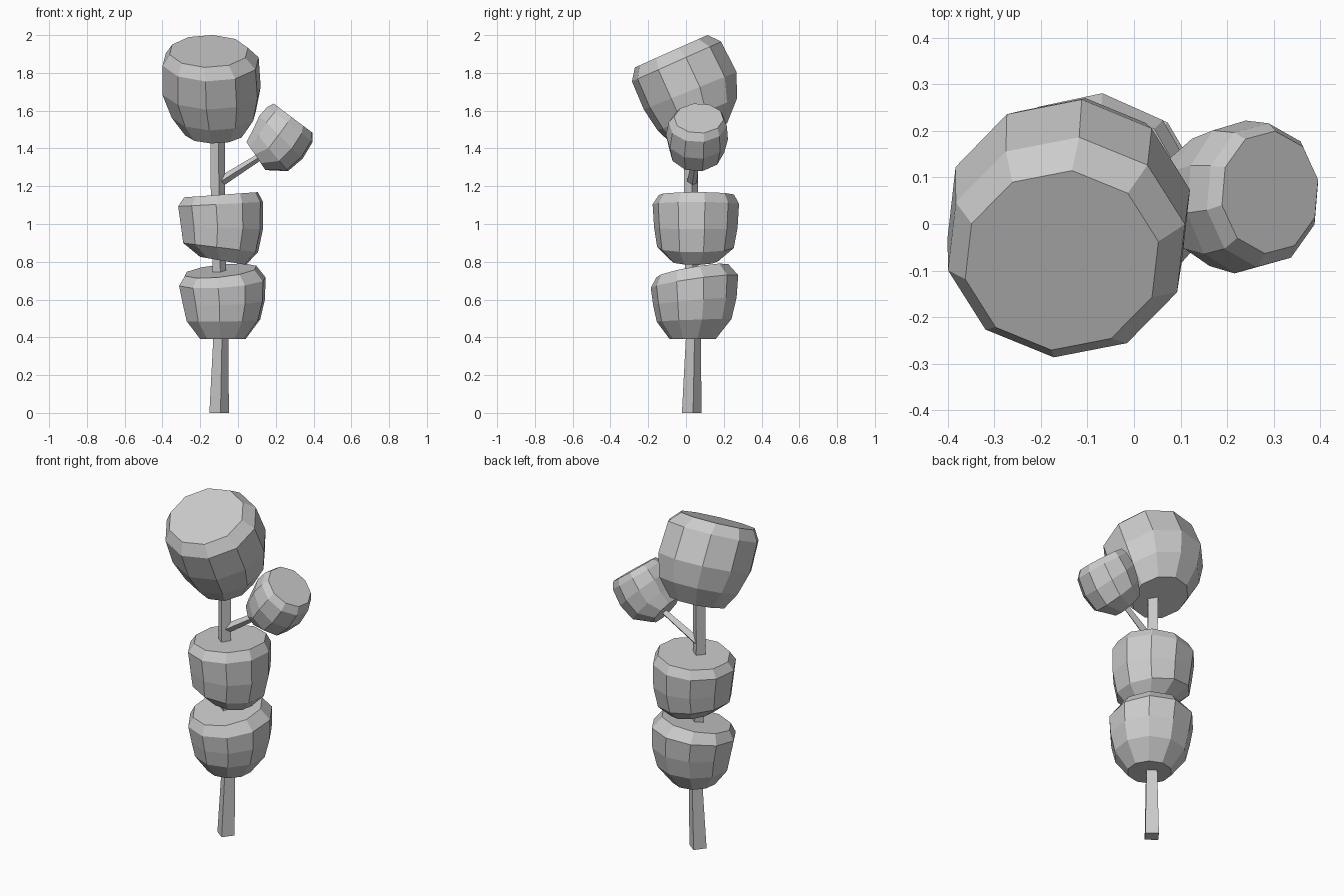
import bpy, bmesh
from math import sin, cos, pi, radians
from mathutils import Vector, Euler


def loft(name, rings, sides, phase):
    """Skin a closed faceted solid over rings of (x, y, z, radius, tilt_x, tilt_y)."""
    bm = bmesh.new()
    loops = []
    for x, y, z, r, tx, ty in rings:
        rot = Euler((radians(tx), radians(ty), 0)).to_matrix()
        loop = []
        for i in range(sides):
            a = radians(phase) + 2 * pi * i / sides
            loop.append(bm.verts.new(Vector((x, y, z)) + rot @ Vector((r * cos(a), r * sin(a), 0))))
        loops.append(loop)
    for lo, hi in zip(loops, loops[1:]):
        for i in range(sides):
            j = (i + 1) % sides
            bm.faces.new((lo[i], lo[j], hi[j], hi[i]))
    bm.faces.new(loops[0][::-1])
    bm.faces.new(loops[-1])
    bmesh.ops.recalc_face_normals(bm, faces=bm.faces)
    mesh = bpy.data.meshes.new(name)
    bm.to_mesh(mesh)
    bm.free()
    obj = bpy.data.objects.new(name, mesh)
    bpy.context.collection.objects.link(obj)
    return obj


# Square trunk, slightly bent, and the thin side branch
loft("trunk", [
    (-0.100, 0.030, 0.00, 0.052, 0, 0),
    (-0.090, 0.040, 0.42, 0.040, 0, 0),
    (-0.100, 0.030, 0.80, 0.036, 0, 0),
    (-0.107, 0.026, 1.20, 0.038, 0, 0),
    (-0.108, 0.030, 1.52, 0.038, 0, 0),
], 4, 8)
loft("side_branch", [
    (-0.107, 0.030, 1.215, 0.027, 0, 58),
    (0.130, 0.055, 1.365, 0.018, 0, 58),
], 4, 0)

# Cup-shaped foliage clumps, bottom ring to top ring
loft("lower_foliage", [
    (-0.080, 0.035, 0.390, 0.122, 0, 0),
    (-0.077, 0.043, 0.490, 0.199, 2, -1),
    (-0.075, 0.047, 0.590, 0.223, 5, -2),
    (-0.083, 0.045, 0.695, 0.235, 8, -4),
    (-0.092, 0.033, 0.752, 0.195, 10, -6),
], 10, 12)
loft("middle_foliage", [
    (-0.080, 0.045, 0.805, 0.126, 0, 10),
    (-0.092, 0.050, 0.875, 0.204, 0, 7),
    (-0.085, 0.052, 0.980, 0.222, 0, 2),
    (-0.092, 0.052, 1.105, 0.230, 0, -3),
    (-0.090, 0.055, 1.155, 0.200, 0, -4),
], 10, 12)
loft("top_foliage", [
    (-0.125, 0.070, 1.480, 0.158, 20, 0),
    (-0.128, 0.060, 1.580, 0.228, 22, 0),
    (-0.140, 0.022, 1.705, 0.266, 22, 0),
    (-0.145, -0.050, 1.860, 0.260, 24, 0),
    (-0.155, -0.078, 1.915, 0.212, 24, 0),
], 10, 12)
loft("side_foliage", [
    (0.095, 0.055, 1.360, 0.092, 0, 56),
    (0.172, 0.056, 1.390, 0.147, 0, 50),
    (0.228, 0.058, 1.460, 0.165, 0, 45),
    (0.276, 0.062, 1.528, 0.155, 0, 38),
    (0.292, 0.068, 1.560, 0.132, 0, 37),
], 10, 12)
